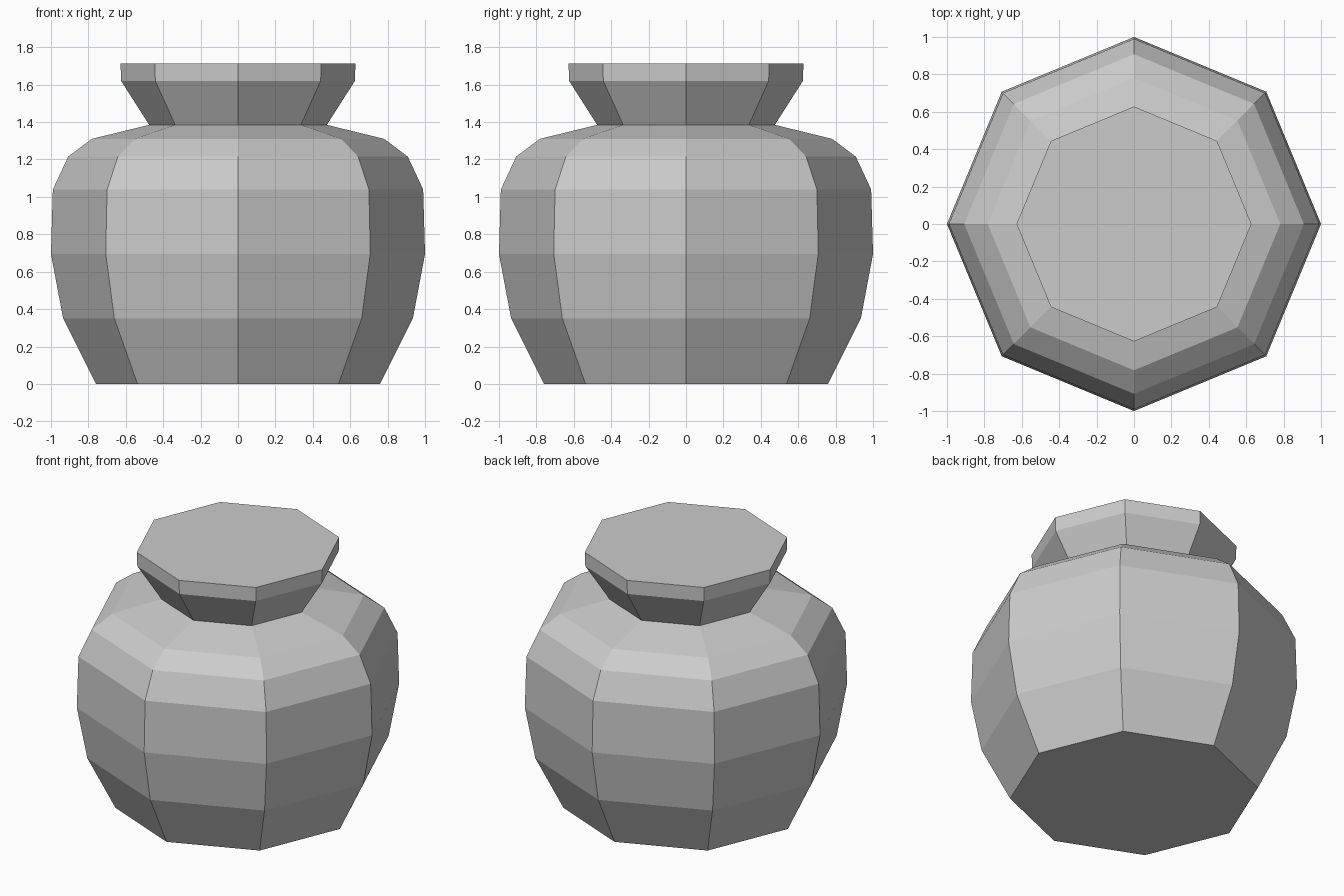
import bpy
import bmesh
from math import cos, sin, tau

cube = bpy.data.objects.get("Cube")
if cube:
    bpy.data.objects.remove(cube, do_unlink=True)

SIDES = 8

# Plain grey clay
clay = bpy.data.materials.new("grey_clay")
clay.use_nodes = True
grey = (0.6, 0.6, 0.6, 1.0)
clay.diffuse_color = grey
clay.node_tree.nodes["Principled BSDF"].inputs["Base Color"].default_value = grey


def lathe(name, profile):
    """Turn a (radius, height) profile into a closed, flat-faced solid."""
    bm = bmesh.new()
    rings = [[bm.verts.new((r * cos(tau * i / SIDES), r * sin(tau * i / SIDES), z))
              for i in range(SIDES)] for r, z in profile]
    for low, high in zip(rings, rings[1:]):
        for i in range(SIDES):
            j = (i + 1) % SIDES
            bm.faces.new((low[i], low[j], high[j], high[i]))
    # Closed base and closed mouth
    bm.faces.new(rings[0][::-1])
    bm.faces.new(rings[-1])
    mesh = bpy.data.meshes.new(name)
    bm.to_mesh(mesh)
    bm.free()
    mesh.materials.append(clay)
    obj = bpy.data.objects.new(name, mesh)
    bpy.context.collection.objects.link(obj)
    return obj


# Base, belly, shoulder, neck, flared rim
lathe("pot", [
    (0.76, 0.0), (0.935, 0.35), (1.0, 0.695), (0.99, 1.04), (0.908, 1.215),
    (0.782, 1.31), (0.475, 1.385), (0.625, 1.62), (0.628, 1.713),
])
